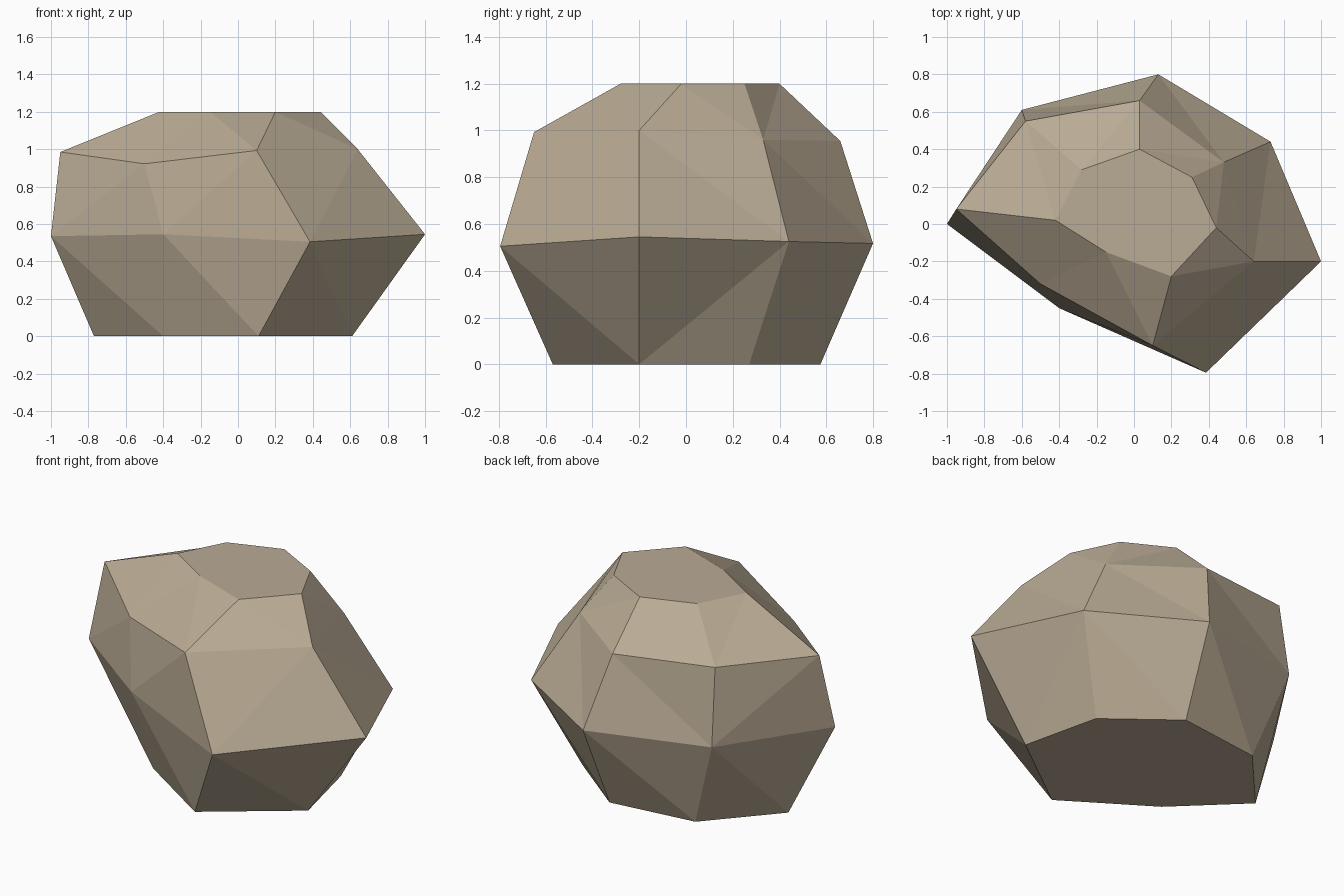
import bpy
import bmesh

if "Cube" in bpy.data.objects:
    bpy.data.objects.remove(bpy.data.objects["Cube"])

# Four seven-point rings, from the flat base to the flat top
RINGS = [
    [(-.77, .12, 0), (-.4, -.24, 0), (.11, -.57, 0), (.61, -.2, 0),
     (.5, .27, 0), (.11, .575, 0), (-.42, .51, 0)],
    [(-1, 0, .535), (-.4, -.45, .545), (.385, -.795, .505), (1, -.2, .545),
     (.73, .44, .525), (.13, .8, .517), (-.6, .61, .537)],
    [(-.95, .08, .985), (-.5, -.32, .922), (.1, -.65, .993), (.64, -.2, 1.0),
     (.48, .33, .96), (.03, .66, .955), (-.58, .55, .993)],
    [(-.42, .02, 1.2), (-.15, -.15, 1.2), (.2, -.28, 1.2), (.44, -.02, 1.2),
     (.31, .25, 1.2), (.03, .4, 1.2), (-.28, .29, 1.2)],
]

stone = bpy.data.materials.new("tan_stone")
stone.diffuse_color = (.49, .41, .30, 1)
stone.use_nodes = True
stone.node_tree.nodes["Principled BSDF"].inputs["Base Color"].default_value = stone.diffuse_color

bm = bmesh.new()
rings = [[bm.verts.new(p) for p in ring] for ring in RINGS]

# Side facets: each quad is split along its shorter diagonal
for low, high in zip(rings, rings[1:]):
    for i in range(7):
        j = (i + 1) % 7
        a, b, c, d = low[i], low[j], high[j], high[i]
        if (a.co - c.co).length < (b.co - d.co).length:
            facets = (a, b, c), (a, c, d)
        else:
            facets = (a, b, d), (b, c, d)
        for f in facets:
            bm.faces.new(f)

# Flat base and top
bm.faces.new(rings[0][::-1])
bm.faces.new(rings[-1])

mesh = bpy.data.meshes.new("rock")
bm.to_mesh(mesh)
bm.free()
mesh.materials.append(stone)
rock = bpy.data.objects.new("rock", mesh)
bpy.context.collection.objects.link(rock)
